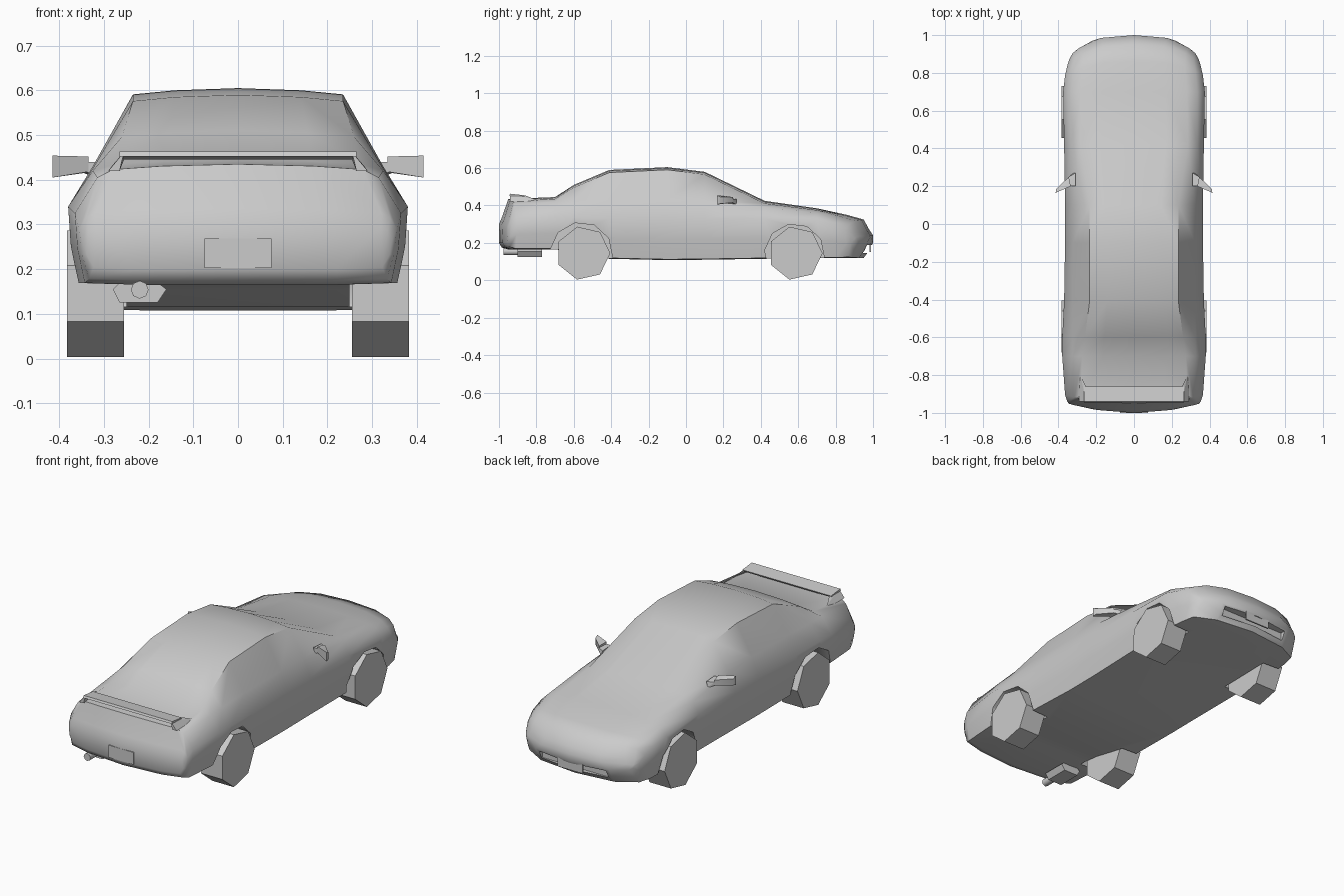
import bpy
import bmesh
from math import sin, cos, pi, radians

default_cube = bpy.data.objects.get("Cube")
if default_cube:
    bpy.data.objects.remove(default_cube, do_unlink=True)

paint = bpy.data.materials.new("plain_grey")
paint.use_nodes = True
GREY = (0.6, 0.6, 0.6, 1)
paint.diffuse_color = GREY
paint.node_tree.nodes["Principled BSDF"].inputs["Base Color"].default_value = GREY


def finish(name, bm):
    """Turn a bmesh into a painted object."""
    bmesh.ops.recalc_face_normals(bm, faces=bm.faces[:])
    mesh = bpy.data.meshes.new(name)
    bm.to_mesh(mesh)
    bm.free()
    mesh.materials.append(paint)
    obj = bpy.data.objects.new(name, mesh)
    bpy.context.collection.objects.link(obj)
    return obj


def prism(name, profile, start, end, axis="x"):
    """Extrude a (y, z) profile along x, or an (x, z) profile along y."""
    bm = bmesh.new()
    rings = []
    for d in (start, end):
        rings.append([bm.verts.new((d, a, z) if axis == "x" else (a, d, z))
                      for a, z in profile])
    bm.faces.new(rings[0])
    bm.faces.new(rings[1])
    n = len(profile)
    for i in range(n):
        j = (i + 1) % n
        bm.faces.new((rings[0][i], rings[0][j], rings[1][j], rings[1][i]))
    return finish(name, bm)


def hull(name, points):
    bm = bmesh.new()
    for p in points:
        bm.verts.new(p)
    bmesh.ops.convex_hull(bm, input=bm.verts[:])
    return finish(name, bm)


def polygon(a, z, radius, sides, turn=0.0):
    """Regular polygon whose first corner points down, then turned."""
    angles = [2 * pi * i / sides + turn for i in range(sides)]
    return [(a + radius * sin(t), z - radius * cos(t)) for t in angles]


def rect(a0, a1, z0, z1):
    return [(a0, z0), (a1, z0), (a1, z1), (a0, z1)]


def activate(obj):
    bpy.ops.object.select_all(action="DESELECT")
    obj.select_set(True)
    bpy.context.view_layer.objects.active = obj


def smooth(obj, degrees):
    activate(obj)
    bpy.ops.object.shade_smooth_by_angle(angle=radians(degrees))


# Body shell: cross-sections from the tail to the nose, one column per station
STATION = [-1, -.985, -.95, -.7, -.6, -.41, -.1, .1, .42, .7, .86, .95, .98, 1]
TOP = [.3, .335, .435, .445, .51, .59, .605, .58, .425, .385, .35, .325, .27, .24]
EDGE_W = [.32, .32, .28, .275, .26, .235, .235, .235, .285, .28, .27, .27, .28, .29]
BELT_W = [.335, .34, .315, .325, .325, .325, .325, .325, .335, .335, .325, .315, .32, .32]
BELT_Z = [.285, .315, .405, .42, .425, .43, .43, .425, .39, .36, .325, .305, .25, .23]
SIDE_W = [.345, .355, .365, .38, .38, .37, .365, .365, .37, .375, .365, .35, .34, .325]
SIDE_Z = [.265, .29, .325, .34, .34, .33, .33, .33, .33, .32, .3, .27, .24, .225]
SILL_Z = [.2, .175, .165, .165, .155, .115, .108, .11, .115, .12, .118, .12, .16, .2]


def bow(x, y):
    """Round the bumpers in plan."""
    if y > .7:
        return y - .12 * (x / .35) ** 3 * (y - .7) / .3
    if y < -.7:
        return y + .05 * (x / .35) ** 2 * (-y - .7) / .3
    return y


bm = bmesh.new()
sections = []
for y, top, ew, bw, bz, sw, sz, low in zip(
        STATION, TOP, EDGE_W, BELT_W, BELT_Z, SIDE_W, SIDE_Z, SILL_Z):
    drop = min(.014, (top - bz) * .4)
    half = [(0, low), (.22, low), (sw - .022, low + .004),
            (sw - .006, (low + sz) / 2), (sw, sz), (bw, bz),
            (ew, top - drop), (ew * .6, top - drop * .35), (0, top)]
    sections.append([bm.verts.new((x, bow(x, y), z)) for x, z in half])
for a, b in zip(sections, sections[1:]):
    for i in range(len(a) - 1):
        bm.faces.new((a[i], a[i + 1], b[i + 1], b[i]))
for s in (sections[0], sections[-1]):
    for i in range(3):
        bm.faces.new((s[i], s[i + 1], s[7 - i], s[8 - i]))
    bm.faces.new((s[3], s[4], s[5]))
body = finish("body_shell", bm)
mirror = body.modifiers.new("Mirror", "MIRROR")
mirror.use_clip = True

# Wheel arches and front intake are cut out of the shell
cutters = [prism("intake_cutter", [(.94, .145), (1.1, .145), (1.1, .19), (.94, .19)], -.2, .2)]
for centre, radius in ((-.56, .168), (.58, .16)):
    for side in (-1, 1):
        cutters.append(prism("arch_cutter", polygon(centre, .142, radius, 10, .2),
                             side * .25, side * .5))
for cutter in cutters:
    cutter.hide_render = True
    cut = body.modifiers.new("Cut", "BOOLEAN")
    cut.operation = "DIFFERENCE"
    cut.solver = "EXACT"
    cut.object = cutter
activate(body)
for name in [m.name for m in body.modifiers]:
    bpy.ops.object.modifier_apply(modifier=name)
for cutter in cutters:
    bpy.data.objects.remove(cutter, do_unlink=True)
smooth(body, 48)

# Wheels, mirrors and spoiler legs on both sides
for side, label in ((1, "left"), (-1, "right")):
    for end, y in (("rear", -.55), ("front", .585)):
        prism(f"{end}_{label}_wheel", polygon(y, .145, .145, 7, radians(-13)),
              side * .255, side * .383)
    housing = hull(f"{label}_mirror_housing", [
        (side * x, y, z) for x, y, z in (
            (.335, .2, .452), (.335, .2, .418), (.345, .25, .445), (.345, .25, .415),
            (.415, .165, .454), (.415, .165, .405), (.412, .185, .445), (.412, .185, .41))])
    smooth(housing, 40)
    hull(f"{label}_mirror_arm", [
        (side * x, y, z) for x, y, z in (
            (.31, .2, .44), (.31, .27, .435), (.32, .2, .41), (.32, .27, .405),
            (.345, .2, .44), (.345, .25, .435), (.345, .2, .42), (.345, .25, .415))])
    hull(f"{label}_spoiler_leg", [
        (side * x, y, z) for x, y, z in (
            (.255, -.94, .462), (.255, -.86, .454), (.29, -.94, .42), (.265, -.94, .42),
            (.283, -.8, .43), (.29, -.86, .42), (.255, -.86, .445))])

# Spoiler blade
wing = prism("spoiler_blade", [(-.945, .452), (-.94, .463), (-.86, .454), (-.865, .445)],
             -.265, .265)
smooth(wing, 30)

# Number plates, left blank
prism("rear_plate", rect(-.075, .075, .202, .268), -1, -.992, "y")
prism("front_plate", rect(-.075, .075, .15, .2), .982, .99, "y")

# Exhaust: silencer box and round tailpipe
prism("silencer", [(-.28, .155), (-.265, .125), (-.18, .125), (-.16, .155),
                   (-.18, .17), (-.265, .17)], -.9, -.77, "y")
pipe = prism("tailpipe", polygon(-.22, .154, .02, 8), -.975, -.88, "y")
smooth(pipe, 50)
